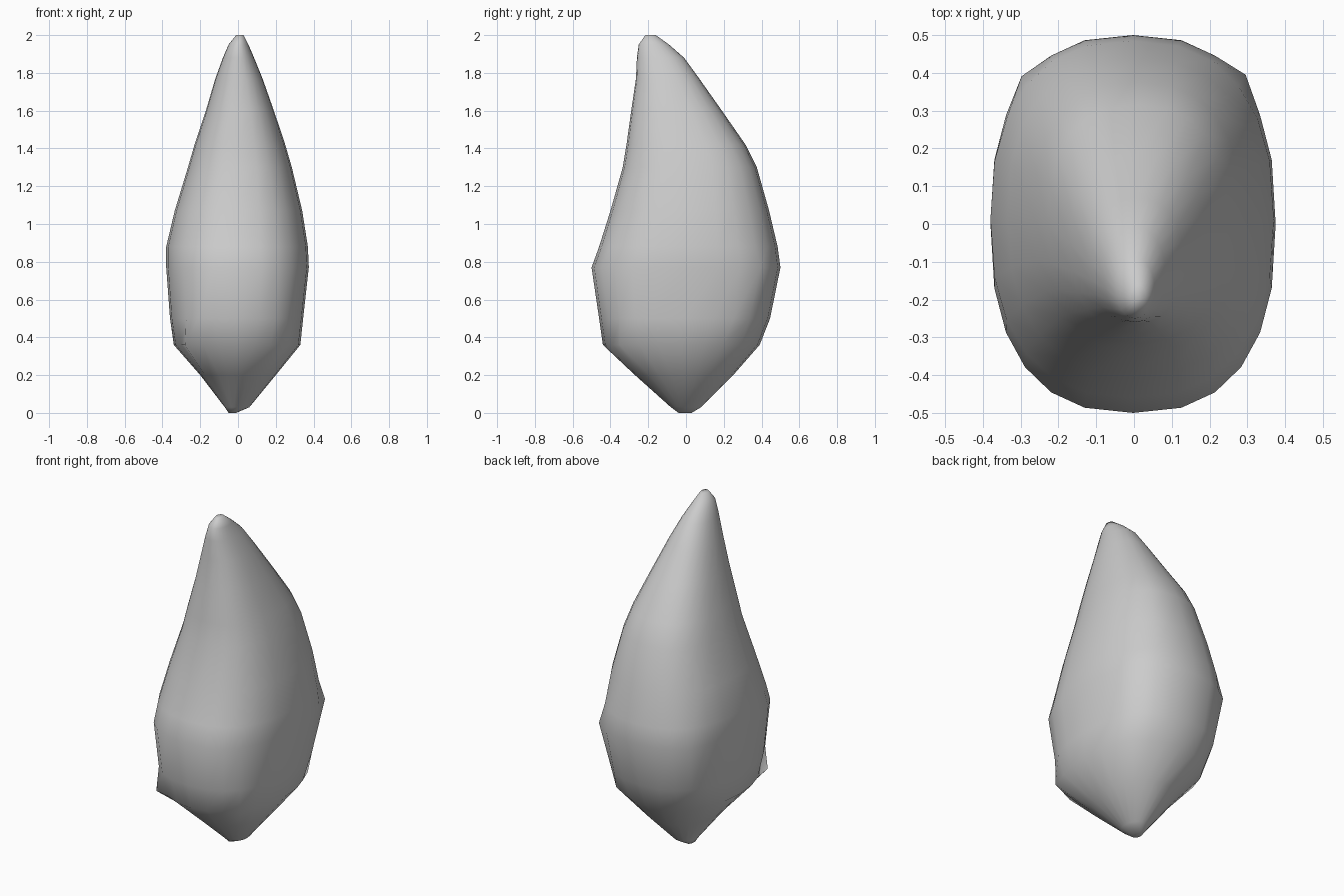
import bpy, bmesh, math

# Cross-section rings: z, x min, x max, y min, y max, squareness
RINGS = [
    (0.00, -0.05, -0.01, -0.04, 0.03, 2.0),
    (0.03, -0.07, 0.06, -0.08, 0.08, 2.0),
    (0.20, -0.20, 0.20, -0.27, 0.25, 2.0),
    (0.36, -0.34, 0.33, -0.44, 0.39, 2.2),
    (0.50, -0.36, 0.345, -0.46, 0.445, 2.5),
    (0.77, -0.38, 0.375, -0.50, 0.50, 2.5),
    (0.88, -0.38, 0.37, -0.46, 0.485, 2.4),
    (1.07, -0.335, 0.34, -0.40, 0.44, 2.4),
    (1.30, -0.265, 0.285, -0.335, 0.375, 2.4),
    (1.42, -0.23, 0.25, -0.315, 0.315, 2.4),
    (1.60, -0.17, 0.19, -0.29, 0.19, 2.3),
    (1.77, -0.12, 0.13, -0.265, 0.07, 2.2),
    (1.88, -0.08, 0.085, -0.26, -0.01, 2.1),
    (1.95, -0.05, 0.055, -0.25, -0.09, 2.0),
    (2.00, -0.01, 0.03, -0.215, -0.16, 2.0),
]
SIDES = 24


def ring_point(ring, i):
    z, x0, x1, y0, y1, n = ring
    a = 2 * math.pi * i / SIDES
    c, s = math.cos(a), math.sin(a)
    u = math.copysign(abs(c) ** (2 / n), c)
    v = math.copysign(abs(s) ** (2 / n), s)
    return ((x0 + x1) / 2 + u * (x1 - x0) / 2, (y0 + y1) / 2 + v * (y1 - y0) / 2, z)


# Leaning pointed pod, lofted through the rings
bm = bmesh.new()
loops = [[bm.verts.new(ring_point(r, i)) for i in range(SIDES)] for r in RINGS]
for low, high in zip(loops, loops[1:]):
    for i in range(SIDES):
        j = (i + 1) % SIDES
        bm.faces.new((low[i], low[j], high[j], high[i]))
bm.faces.new(loops[0][::-1])
bm.faces.new(loops[-1])

# Small lumps on the lower corners: x, y, z, outward push
for x, y, z, push in [(0.28, 0.36, 0.77, 0.02), (0.27, 0.32, 0.36, 0.02),
                      (0.25, -0.34, 0.36, 0.03), (-0.26, -0.34, 0.36, 0.05),
                      (-0.28, 0.36, 0.77, 0.015)]:
    v = min(bm.verts, key=lambda p: (p.co.x - x) ** 2 + (p.co.y - y) ** 2 + (p.co.z - z) ** 2)
    d = math.hypot(v.co.x, v.co.y)
    v.co.x += push * v.co.x / d
    v.co.y += push * v.co.y / d

bmesh.ops.recalc_face_normals(bm, faces=bm.faces)
mesh = bpy.data.meshes.new("pod")
bm.to_mesh(mesh)
bm.free()
pod = bpy.data.objects.new("pod", mesh)
bpy.context.collection.objects.link(pod)
for p in mesh.polygons:
    p.use_smooth = True
